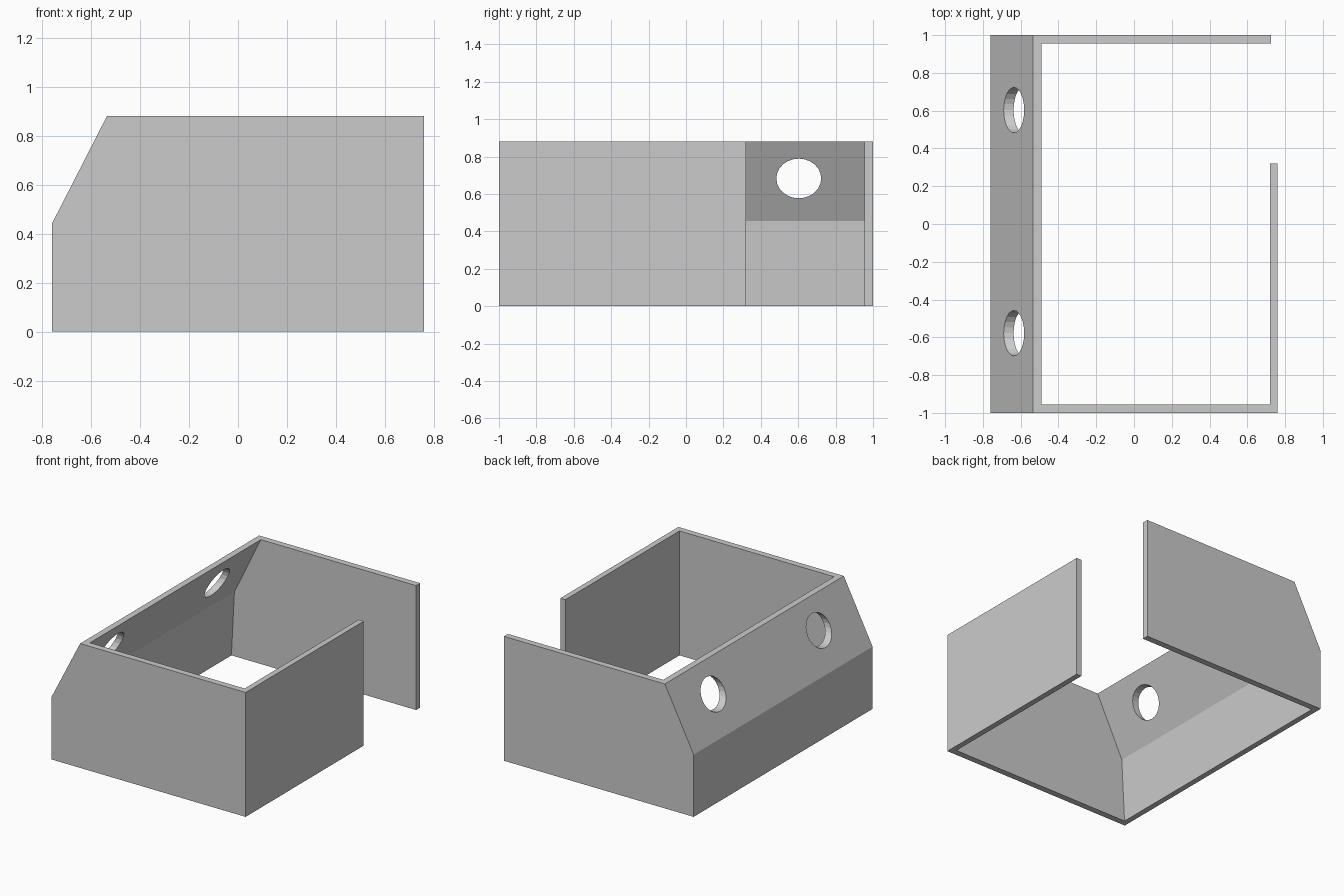
import bpy, bmesh
from math import pi

if "Cube" in bpy.data.objects:
    bpy.data.objects.remove(bpy.data.objects["Cube"])

Y, T = 1.0, 0.955          # outer and inner half depth
RIGHT, RIGHT_IN = 0.76, 0.72
BACK_END, GATE_Y = 0.725, 0.32

# (outer left x, outer z, inner left x, inner z) at foot, bend and rim
LEVELS = [(-0.76, 0, -0.72, 0), (-0.76, 0.44, -0.697, 0.455), (-0.535, 0.88, -0.49, 0.88)]


def footprint(xo, zo, xi, zi):
    outer = [(BACK_END, Y), (xo, Y), (xo, -Y), (RIGHT, -Y), (RIGHT, GATE_Y)]
    inner = [(RIGHT_IN, GATE_Y), (RIGHT_IN, -T), (xi, -T), (xi, T), (BACK_END, T)]
    return [(x, y, zo) for x, y in outer] + [(x, y, zi) for x, y in inner]


# Open wall shell lofted through the three levels
bm = bmesh.new()
rings = [[bm.verts.new(p) for p in footprint(*lv)] for lv in LEVELS]
for a, b in zip(rings, rings[1:]):
    for i in range(len(a)):
        j = (i + 1) % len(a)
        bm.faces.new((a[i], a[j], b[j], b[i]))
bm.faces.new(rings[0][::-1])
bm.faces.new(rings[-1])
bmesh.ops.recalc_face_normals(bm, faces=bm.faces)
mesh = bpy.data.meshes.new("wall_shell")
bm.to_mesh(mesh)
bm.free()
shell = bpy.data.objects.new("wall_shell", mesh)
bpy.context.collection.objects.link(shell)

# Two round holes bored sideways through the sloping wall
for y in (0.603, -0.578):
    bpy.ops.mesh.primitive_cylinder_add(vertices=24, radius=1, depth=0.5,
                                        location=(-0.62, y, 0.683), rotation=(0, pi / 2, 0))
    cutter = bpy.context.object
    cutter.name = "hole_cutter"
    cutter.scale = (0.106, 0.12, 1)
    cutter.hide_render = True
    cut = shell.modifiers.new("hole", 'BOOLEAN')
    cut.operation = 'DIFFERENCE'
    cut.solver = 'EXACT'
    cut.object = cutter
    bpy.context.view_layer.objects.active = shell
    bpy.ops.object.modifier_apply(modifier=cut.name)
    bpy.data.objects.remove(cutter)
